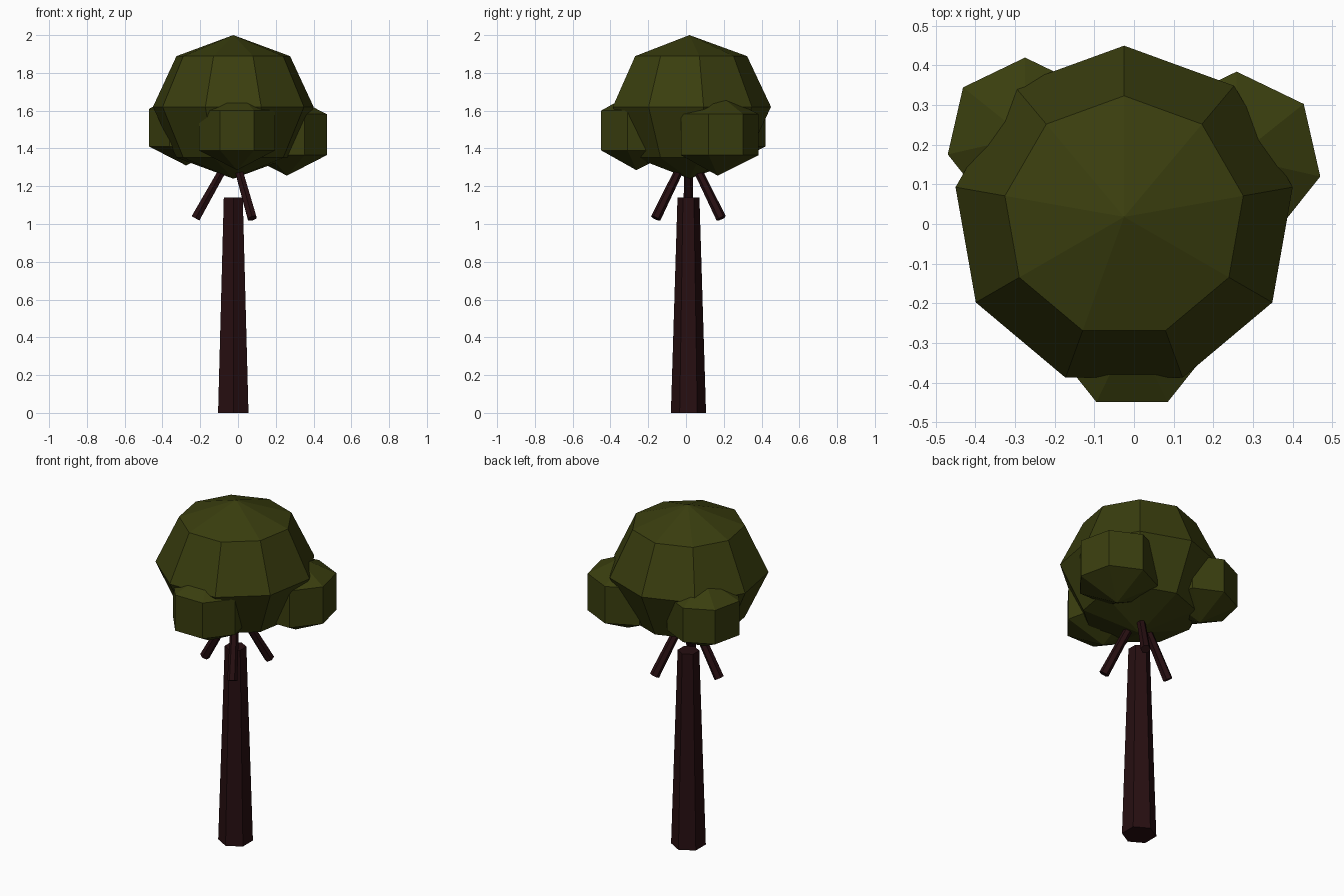
import bpy, bmesh, math
from mathutils import Vector, Matrix

if "Cube" in bpy.data.objects:
    bpy.data.objects.remove(bpy.data.objects["Cube"])

def material(name, rgb):
    m = bpy.data.materials.new(name)
    m.diffuse_color = (*rgb, 1)
    m.use_nodes = True
    m.node_tree.nodes["Principled BSDF"].inputs["Base Color"].default_value = m.diffuse_color
    return m

LEAF = material("leaf green", (0.042, 0.048, 0.0045))
BARK = material("dark bark", (0.020, 0.0045, 0.0055))

def finish(name, bm, mat):
    bmesh.ops.recalc_face_normals(bm, faces=bm.faces)
    me = bpy.data.meshes.new(name)
    bm.to_mesh(me)
    bm.free()
    me.materials.append(mat)
    bpy.context.collection.objects.link(bpy.data.objects.new(name, me))

def ring(bm, n, r, z):
    """Ring of n vertices, the first one pointing to +y."""
    a = [math.pi / 2 + 2 * math.pi * i / n for i in range(n)]
    return [bm.verts.new((r * math.cos(t), r * math.sin(t), z)) for t in a]

def bridge(bm, lo, hi):
    n = len(lo)
    for i in range(n):
        j = (i + 1) % n
        bm.faces.new((lo[i], lo[j], hi[j], hi[i]))

def foliage(name, centre, n, steps, r, rz):
    """Flat-faced ball with n sides and the given number of height steps."""
    bm = bmesh.new()
    loops = [ring(bm, n, r * math.sin(math.pi * k / steps),
                  -rz * math.cos(math.pi * k / steps)) for k in range(1, steps)]
    for lo, hi in zip(loops, loops[1:]):
        bridge(bm, lo, hi)
    for loop, z in ((loops[0], -rz), (loops[-1], rz)):
        tip = bm.verts.new((0, 0, z))
        for i in range(n):
            bm.faces.new((loop[i], loop[(i + 1) % n], tip))
    bm.transform(Matrix.Translation(centre))
    finish(name, bm, LEAF)

def limb(name, a, b, n, r1, r2):
    """Tapered prism from point a to point b."""
    a, b = Vector(a), Vector(b)
    d = b - a
    bm = bmesh.new()
    lo, hi = ring(bm, n, r1, 0), ring(bm, n, r2, d.length)
    bridge(bm, lo, hi)
    bm.faces.new(lo)
    bm.faces.new(hi)
    rot = Vector((0, 0, 1)).rotation_difference(d).to_matrix().to_4x4()
    bm.transform(Matrix.Translation(a) @ rot)
    finish(name, bm, BARK)

# Trunk
CX, CY = -0.025, 0.013
limb("trunk", (CX, CY, 0), (CX, CY, 1.14), 6, 0.093, 0.058)

# Three branches leaning inward into the crown
for k in range(3):
    t = math.radians(60 + 120 * k)
    c, s = math.cos(t), math.sin(t)
    limb(f"branch_{k + 1}", (CX + 0.2 * c, CY + 0.2 * s, 1.03),
         (CX + 0.02 * c, CY + 0.02 * s, 1.35), 6, 0.027, 0.022)

# Crown and its three side clumps
foliage("crown", (CX, 0.018, 1.62), 9, 4, 0.432, 0.38)
foliage("front_clump", (-0.005, -0.263, 1.495), 7, 3, 0.239, 0.21)
foliage("right_clump", (0.259, 0.168, 1.473), 7, 3, 0.250, 0.217)
foliage("left_clump", (-0.275, 0.22, 1.51), 7, 3, 0.231, 0.20)
